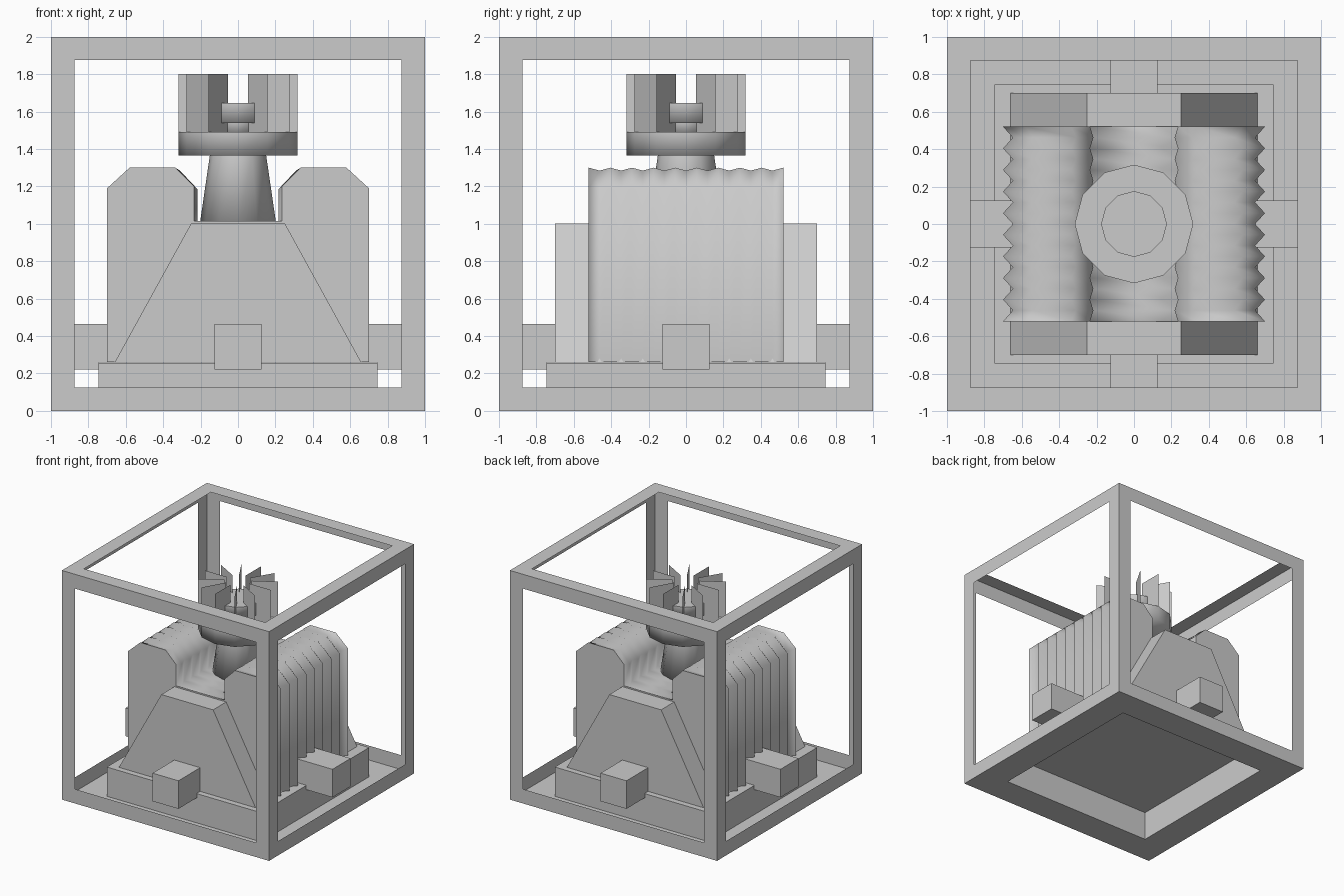
import bpy, bmesh
from math import cos, sin, pi, radians
from mathutils import Matrix

if "Cube" in bpy.data.objects:
    bpy.data.objects.remove(bpy.data.objects["Cube"])


def finish(bm, name, smooth=None, recalc=True, flat=None):
    if recalc:
        bmesh.ops.recalc_face_normals(bm, faces=bm.faces)
    mesh = bpy.data.meshes.new(name)
    bm.to_mesh(mesh)
    bm.free()
    ob = bpy.data.objects.new(name, mesh)
    bpy.context.collection.objects.link(ob)
    if smooth:
        bpy.ops.object.select_all(action='DESELECT')
        ob.select_set(True)
        bpy.context.view_layer.objects.active = ob
        bpy.ops.object.shade_smooth_by_angle(angle=radians(smooth))
        for p in mesh.polygons:
            if flat and flat(p):
                p.use_smooth = False
    return ob


def add_box(bm, lo, hi):
    size = [b - a for a, b in zip(lo, hi)]
    mid = [(a + b) / 2 for a, b in zip(lo, hi)]
    bmesh.ops.create_cube(bm, size=1, matrix=Matrix.Translation(mid) @ Matrix.Diagonal((*size, 1)))


def loft(bm, rings):
    vs = [[bm.verts.new(p) for p in ring] for ring in rings]
    n = len(vs[0])
    for a, b in zip(vs, vs[1:]):
        for i in range(n):
            j = (i + 1) % n
            bm.faces.new((a[i], a[j], b[j], b[i]))
    bm.faces.new(vs[0])
    bm.faces.new(vs[-1])


def turned(name, profile, sides=12):
    bm = bmesh.new()
    loft(bm, [[(r * cos(2 * pi * i / sides), r * sin(2 * pi * i / sides), z)
               for i in range(sides)] for r, z in profile])
    return finish(bm, name, 120, flat=lambda p: p.normal.z > 0.9)


# Thin-walled cube frame: every face inset and opened; the bottom inset is
# pushed up to form the hollow base plate
bm = bmesh.new()
add_box(bm, (-1, -1, 0), (1, 1, 2))
bm.normal_update()
bottom = [f for f in bm.faces if f.normal.z < -0.5]
others = [f for f in bm.faces if f not in bottom]
bmesh.ops.inset_individual(bm, faces=others, thickness=0.125, use_even_offset=True)
bmesh.ops.delete(bm, geom=others, context='FACES')
bmesh.ops.inset_individual(bm, faces=bottom, thickness=0.255, use_even_offset=True)
plate = bmesh.ops.extrude_discrete_faces(bm, faces=bottom)['faces']
for v in plate[0].verts:
    v.co.z = 0.255
finish(bm, "frame_and_base_plate", recalc=False)

# Connector block on each of the four sides, ending inside the body
bm = bmesh.new()
for s in (-1, 1):
    a, b = sorted((s * 0.745, s))
    c, d = sorted((s * 0.6, s * 0.745))
    for lo, hi, z in ((a, b, 0.22), (c, d, 0.258)):
        add_box(bm, (-0.125, lo, z), (0.125, hi, 0.465))
        add_box(bm, (lo, -0.125, z), (hi, 0.125, 0.465))
finish(bm, "connector_blocks")

# Tapered core block
bm = bmesh.new()
core = [(-0.66, 0.258), (0.66, 0.258), (0.25, 1.003), (-0.25, 1.003)]
loft(bm, [[(x, y, z) for x, z in core] for y in (-0.7, 0.7)])
finish(bm, "tapered_core")

# Ribbed U-shaped body: alternate full and slightly shrunken sections
half = [(0.70, 0.26), (0.70, 1.19), (0.58, 1.30), (0.335, 1.30), (0.235, 1.20), (0.235, 1.015)]
section = half + [(-x, z) for x, z in reversed(half)]
bm = bmesh.new()
rings = []
for i in range(19):
    sx, sz = (0.925, 0.985) if i % 2 else (1, 1)
    y = -0.52 + 1.04 * i / 18
    rings.append([(x * sx, y, 0.26 + (z - 0.26) * sz) for x, z in section])
loft(bm, rings)
finish(bm, "ribbed_body", 95, flat=lambda p: len(p.vertices) > 4 or p.normal.z < -0.5)

# Neck, disc, stem and knob
turned("tapered_neck", [(0.207, 0.98), (0.15, 1.37)])
turned("disc", [(0.317, 1.365), (0.317, 1.49)])
turned("stem", [(0.11, 1.48), (0.11, 1.55)])
turned("knob", [(0.176, 1.54), (0.176, 1.645)])

# Ring of thin upright blades
bm = bmesh.new()
for i in range(12):
    c, s = cos(i * pi / 6), sin(i * pi / 6)
    bm.faces.new([bm.verts.new((r * c, r * s, z)) for r, z in
                  ((0.106, 1.49), (0.318, 1.49), (0.318, 1.80), (0.106, 1.80))])
finish(bm, "blades")
